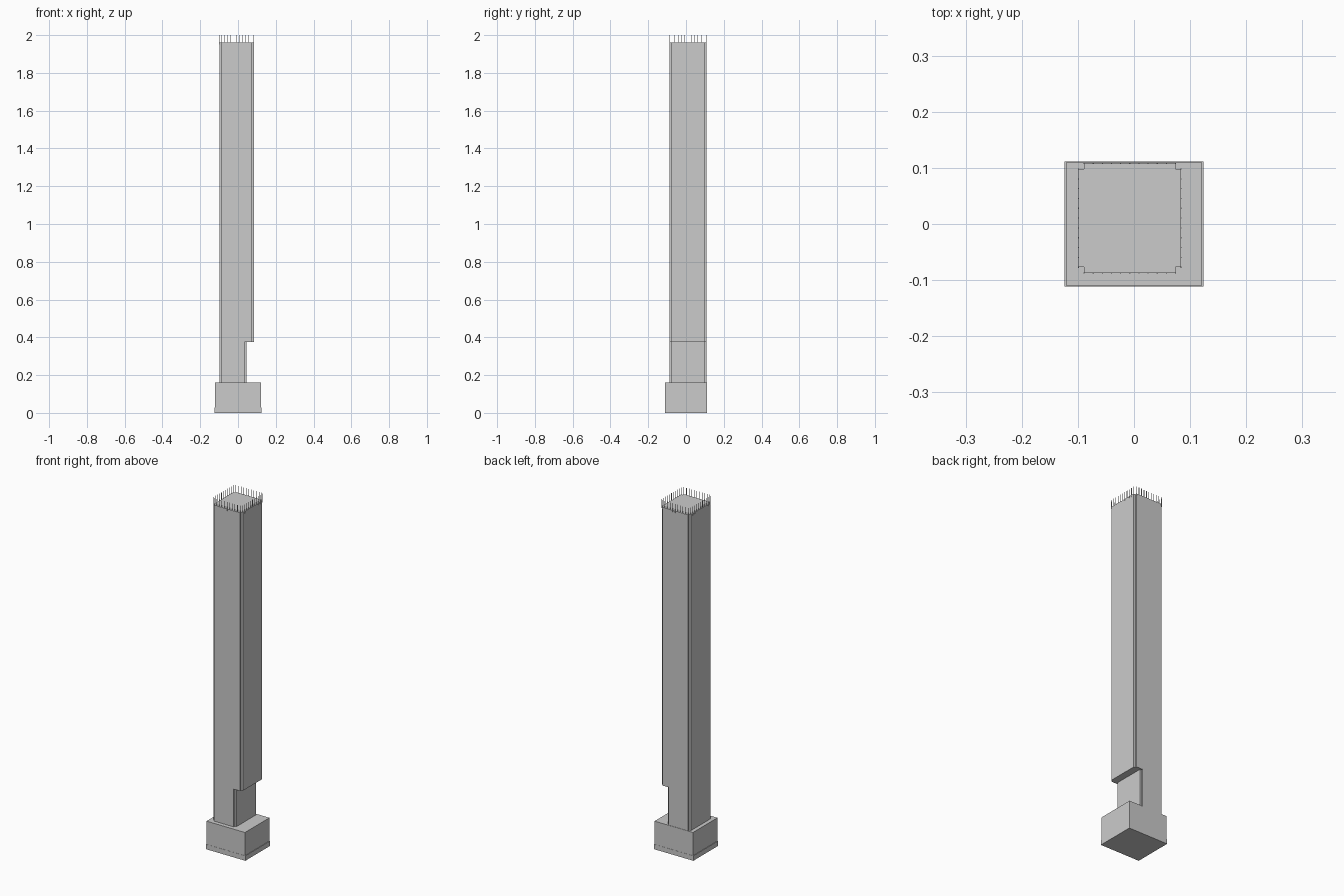
import bpy
import bmesh

cube = bpy.data.objects.get("Cube")
if cube:
    bpy.data.objects.remove(cube, do_unlink=True)

# One pale stone colour for the whole tower
stone = bpy.data.materials.new("pale grey stone")
stone.use_nodes = True
COLOUR = (0.6, 0.6, 0.6, 1)
stone.diffuse_color = COLOUR
stone.node_tree.nodes["Principled BSDF"].inputs["Base Color"].default_value = COLOUR


def finish(name, bm):
    bmesh.ops.recalc_face_normals(bm, faces=bm.faces)
    mesh = bpy.data.meshes.new(name)
    bm.to_mesh(mesh)
    bm.free()
    mesh.materials.append(stone)
    obj = bpy.data.objects.new(name, mesh)
    bpy.context.collection.objects.link(obj)
    return obj


def add_box(bm, x0, x1, y0, y1, z0, z1):
    verts = bmesh.ops.create_cube(bm, size=1)["verts"]
    for v in verts:
        v.co.x = x1 if v.co.x > 0 else x0
        v.co.y = y1 if v.co.y > 0 else y0
        v.co.z = z1 if v.co.z > 0 else z0


def box(name, *bounds):
    bm = bmesh.new()
    add_box(bm, *bounds)
    return finish(name, bm)


def notched_prism(name, x0, x1, y0, y1, z0, z1, n):
    """Upright block whose four corners are cut back by small square notches."""
    outline = [(x0 + n, y0), (x1 - n, y0), (x1 - n, y0 + n), (x1, y0 + n),
               (x1, y1 - n), (x1 - n, y1 - n), (x1 - n, y1), (x0 + n, y1),
               (x0 + n, y1 - n), (x0, y1 - n), (x0, y0 + n), (x0 + n, y0 + n)]
    bm = bmesh.new()
    face = bm.faces.new([bm.verts.new((x, y, z0)) for x, y in outline])
    top = bmesh.ops.extrude_face_region(bm, geom=[face])["geom"]
    moved = [g for g in top if isinstance(g, bmesh.types.BMVert)]
    bmesh.ops.translate(bm, vec=(0, 0, z1 - z0), verts=moved)
    return finish(name, bm)


# Tower plan and levels
X0, X1, Y0, Y1 = -0.099, 0.084, -0.087, 0.108
BASE_TOP, CUT_TOP, ROOF, TIP = 0.16, 0.375, 1.96, 2.0
NOTCH = 0.01

# Podium with a low skirt
box("podium", -0.121, 0.121, -0.11, 0.11, 0, BASE_TOP)
box("podium_skirt", -0.124, 0.124, -0.111, 0.111, 0, 0.028)

# Shaft, set back on its left side near the ground
notched_prism("lower_shaft", X0, 0.044, Y0, Y1, BASE_TOP, CUT_TOP, NOTCH)
notched_prism("upper_shaft", X0, X1, Y0, Y1, CUT_TOP, ROOF, NOTCH)

# Row of thin fins standing along every roof edge
bm = bmesh.new()
COUNT, HALF = 11, 0.001
for i in range(COUNT):
    t = i / (COUNT - 1)
    x = X0 + NOTCH + t * (X1 - X0 - 2 * NOTCH)
    y = Y0 + NOTCH + t * (Y1 - Y0 - 2 * NOTCH)
    for px, py in ((x, Y0), (x, Y1), (X0, y), (X1, y)):
        add_box(bm, px - HALF, px + HALF, py - HALF, py + HALF, ROOF - 0.01, TIP)
finish("roof_fins", bm)
